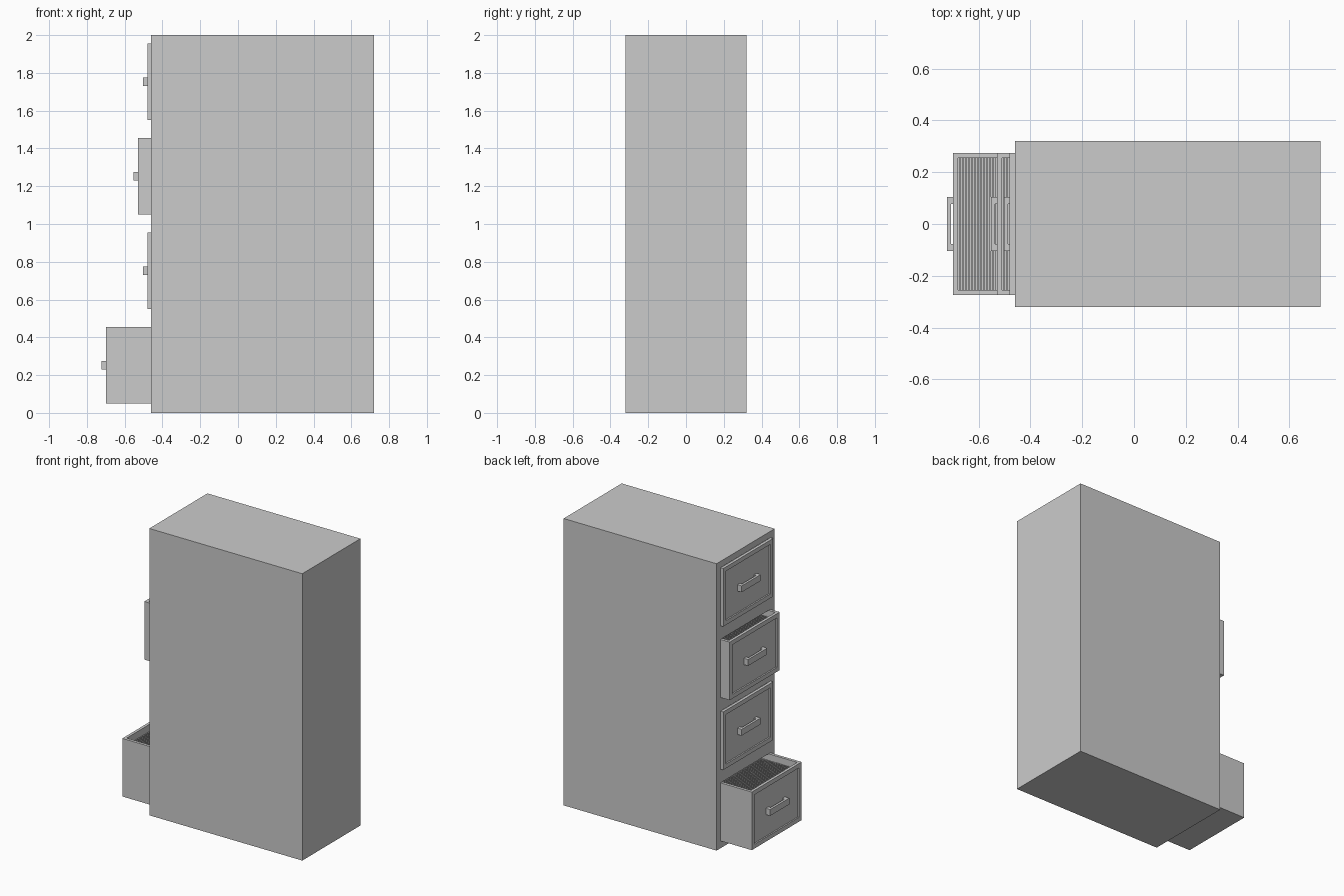
import bpy, bmesh
from mathutils import Matrix, Vector

if "Cube" in bpy.data.objects:
    bpy.data.objects.remove(bpy.data.objects["Cube"])


def add_box(bm, x, y, z):
    """Add a box given (min, max) ranges on each axis."""
    centre = Vector((sum(x) / 2, sum(y) / 2, sum(z) / 2))
    size = (x[1] - x[0], y[1] - y[0], z[1] - z[0], 1)
    bmesh.ops.create_cube(bm, size=1, matrix=Matrix.Translation(centre) @ Matrix.Diagonal(size))


def finish(bm, name):
    mesh = bpy.data.meshes.new(name)
    bm.to_mesh(mesh)
    bm.free()
    ob = bpy.data.objects.new(name, mesh)
    bpy.context.collection.objects.link(ob)
    return ob


def inset_face(bm, axis_dir, border, depth):
    """Inset the outermost face in a direction and sink it by depth."""
    bm.normal_update()
    d = Vector(axis_dir)
    face = max((f for f in bm.faces if f.normal.dot(d) > 0.9),
               key=lambda f: f.calc_center_median().dot(d))
    bmesh.ops.inset_region(bm, faces=[face], thickness=border, use_even_offset=True)
    if depth:
        moved = bmesh.ops.extrude_discrete_faces(bm, faces=[face])["faces"]
        bmesh.ops.translate(bm, verts=moved[0].verts, vec=-d * depth)


FRONT = -0.46            # drawer side of the cabinet
HALF = 0.275             # half width of a drawer
LENGTH = 1.12
DRAWER_X = [-0.70, -0.48, -0.53, -0.48]
DRAWER_Z = [0.05 + 0.5 * i for i in range(4)]
HEIGHT = 0.405

# Cabinet body, with one opening per drawer
bm = bmesh.new()
add_box(bm, (FRONT, 0.72), (-0.32, 0.32), (0, 2))
cabinet = finish(bm, "cabinet_body")
bm = bmesh.new()
for z in DRAWER_Z:
    add_box(bm, (FRONT - 0.1, 0.68), (-HALF - 0.001, HALF + 0.001), (z - 0.001, z + HEIGHT + 0.001))
cutter = finish(bm, "opening_cutter")
cutter.hide_render = True
cutter.hide_set(True)
mod = cabinet.modifiers.new("openings", "BOOLEAN")
mod.object = cutter
mod.operation = 'DIFFERENCE'
mod.solver = 'EXACT'

for i, (x, z) in enumerate(zip(DRAWER_X, DRAWER_Z), 1):
    # Drawer: hollow from the top, with a recessed front panel
    bm = bmesh.new()
    add_box(bm, (x, x + LENGTH), (-HALF, HALF), (z, z + HEIGHT))
    inset_face(bm, (0, 0, 1), 0.02, HEIGHT - 0.02)
    inset_face(bm, (-1, 0, 0), 0.03, 0.01)
    finish(bm, f"drawer_{i}")

    # Handle: bar on two short posts
    bm = bmesh.new()
    mid = z + HEIGHT / 2
    grip = (mid - 0.022, mid + 0.022)
    add_box(bm, (x - 0.023, x - 0.007), (-0.105, 0.105), grip)
    for s in (-1, 1):
        add_box(bm, (x - 0.007, x + 0.01), sorted((s * 0.078, s * 0.105)), grip)
    bmesh.ops.remove_doubles(bm, verts=bm.verts, dist=1e-5)
    finish(bm, f"handle_{i}")

    # Hanging files packed inside the drawer
    bm = bmesh.new()
    for k in range(92):
        fx = x + 0.026 + k * 0.0116
        add_box(bm, (fx, fx + 0.005), (-HALF + 0.021, HALF - 0.021), (z + 0.02, z + HEIGHT - 0.045))
    finish(bm, f"files_{i}")
